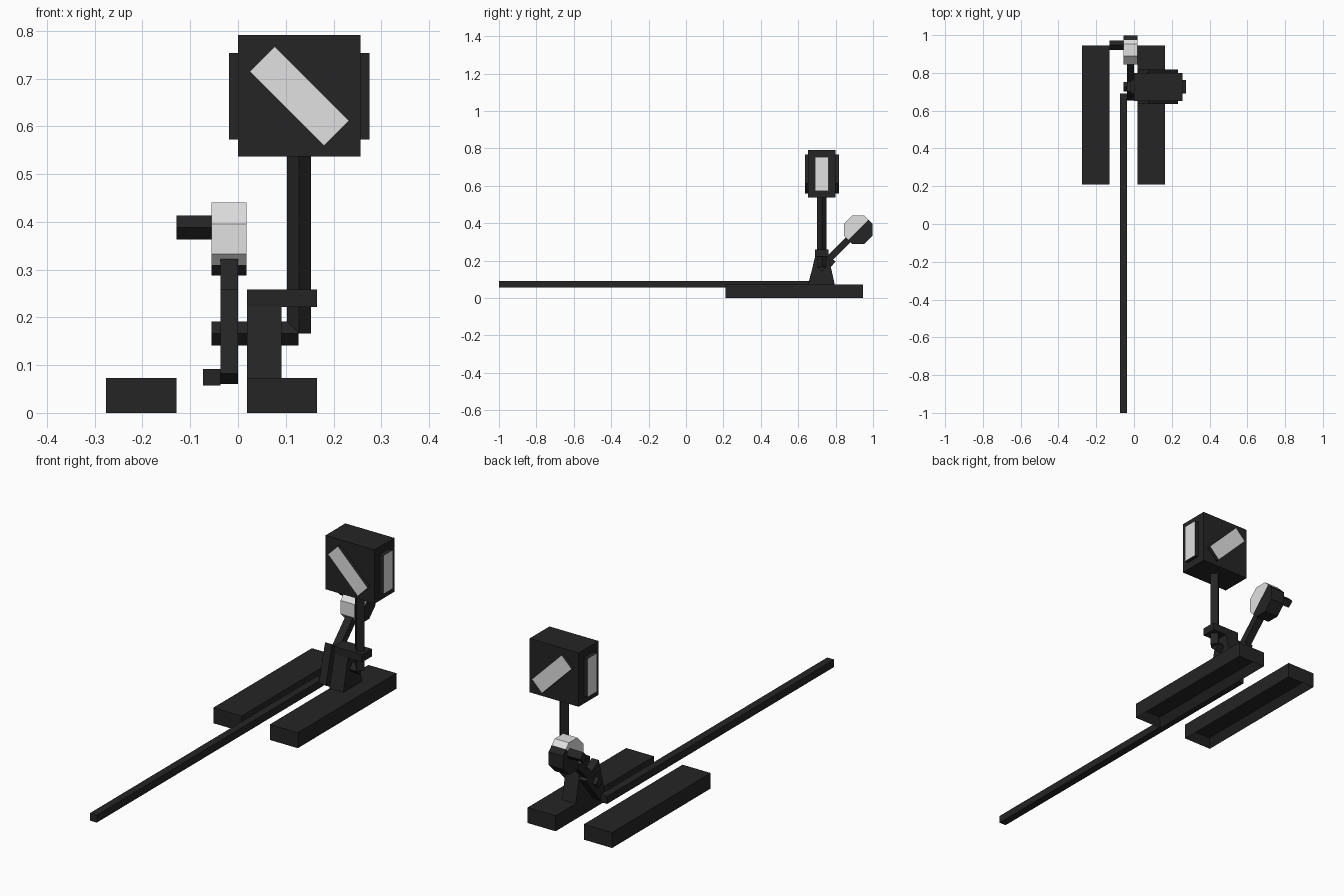
import bpy, bmesh, math
from mathutils import Matrix, Vector

if "Cube" in bpy.data.objects:
    bpy.data.objects.remove(bpy.data.objects["Cube"])


def material(name, value):
    m = bpy.data.materials.new(name)
    m.diffuse_color = (value, value, value, 1)
    m.use_nodes = True
    m.node_tree.nodes["Principled BSDF"].inputs["Base Color"].default_value = m.diffuse_color
    return m


BLACK = material("black_iron", 0.018)
WHITE = material("white_enamel", 0.75)


def finish(name, bm, mats=(BLACK,)):
    bmesh.ops.recalc_face_normals(bm, faces=bm.faces)
    me = bpy.data.meshes.new(name)
    bm.to_mesh(me)
    bm.free()
    for m in mats:
        me.materials.append(m)
    ob = bpy.data.objects.new(name, me)
    bpy.context.collection.objects.link(ob)
    return ob


def plate(name, profile, x0, x1, mat=BLACK):
    """Side profile in (y, z), extruded from x0 to x1."""
    bm = bmesh.new()
    face = bm.faces.new([bm.verts.new((x0, y, z)) for y, z in profile])
    geom = bmesh.ops.extrude_face_region(bm, geom=[face])["geom"]
    bmesh.ops.translate(bm, vec=(x1 - x0, 0, 0),
                        verts=[g for g in geom if isinstance(g, bmesh.types.BMVert)])
    return finish(name, bm, (mat,))


def box_bm(x, y, z, tilt=0):
    """Box from ranges, tilted about the y axis."""
    bm = bmesh.new()
    c = Vector([(a + b) / 2 for a, b in (x, y, z)])
    size = [b - a for a, b in (x, y, z)]
    bmesh.ops.create_cube(bm, size=1, matrix=Matrix.Translation(c)
                          @ Matrix.Rotation(tilt, 4, 'Y') @ Matrix.Diagonal((*size, 1)))
    bm.normal_update()
    return bm


def box(name, x, y, z):
    return finish(name, box_bm(x, y, z))


def diamond_bar(name, start, end, r=0.025):
    """Four-sided bar standing on its edge."""
    a, b = Vector(start), Vector(end)
    bm = bmesh.new()
    rot = Matrix.Rotation(math.pi / 2, 4, 'Y') if abs(b.x - a.x) > 0.01 else Matrix()
    bmesh.ops.create_cone(bm, cap_ends=True, segments=4, radius1=r, radius2=r,
                          depth=(b - a).length)
    # make sure the corners lie on the main axes
    if abs(abs(bm.verts[:][0].co.x) - abs(bm.verts[:][0].co.y)) < 0.001:
        bmesh.ops.rotate(bm, verts=bm.verts, matrix=Matrix.Rotation(math.pi / 4, 3, 'Z'))
    bm.transform(Matrix.Translation((a + b) / 2) @ rot)
    return finish(name, bm)


# Two hollow-bottomed sleepers
for side, x in (("left", (-0.276, -0.129)), ("right", (0.019, 0.165))):
    bm = box_bm(x, (0.21, 0.945), (0, 0.073))
    bottom = [f for f in bm.faces if f.normal.z < -0.9]
    bmesh.ops.inset_region(bm, faces=bottom, thickness=0.036)
    bmesh.ops.translate(bm, verts=bottom[0].verts, vec=(0, 0, 0.036))
    finish("sleeper_" + side, bm)

# Long pull rod
box("pull_rod", (-0.073, -0.037), (-1.0, 0.692), (0.057, 0.092))

# Stand with top bracket
plate("stand", [(0.655, 0.073), (0.795, 0.073), (0.762, 0.222), (0.762, 0.258),
                (0.690, 0.258), (0.690, 0.222)], 0.019, 0.091)
box("stand_bracket", (0.091, 0.165), (0.690, 0.762), (0.222, 0.258))

# Axle and lantern post
diamond_bar("axle", (-0.056, 0.726, 0.166), (0.127, 0.726, 0.166))
diamond_bar("lantern_post", (0.128, 0.726, 0.166), (0.128, 0.726, 0.545))

# Crank joining axle and pull rod
plate("crank", [(0.655, 0.082), (0.690, 0.061), (0.800, 0.196), (0.702, 0.258)],
      -0.037, 0.0)

# Lever arm rising at 45 degrees
CY, CZ = 0.921, 0.364
d = 0.018 / math.sqrt(2)
py, pz = 0.726, CZ - CY + 0.726
plate("lever_arm", [(py - d, pz + d), (py + d, pz - d), (CY + d, CZ - d), (CY - d, CZ + d)],
      -0.037, 0.0)

# Octagonal weight, split along the lever into white and black halves
R = 0.0765


def half_octagon(start):
    pts = []
    for k, r in ((0, R), *[(22.5 + 45 * i, R / math.cos(math.pi / 8)) for i in range(4)],
                 (180, R)):
        a = math.radians(start + k)
        pts.append((CY + r * math.cos(a), CZ + r * math.sin(a)))
    return pts


plate("weight_upper_half", half_octagon(45), -0.056, 0.018, WHITE)
plate("weight_lower_half", half_octagon(225), -0.056, 0.018)

# Handle on the weight
diamond_bar("weight_handle", (-0.129, 0.947, 0.388), (-0.05, 0.947, 0.388))

# Lantern body
box("lantern_body", (0.0, 0.256), (0.652, 0.800), (0.537, 0.791))

# Signal windows passing through the lantern, white on the end faces only
for name, x, y, z, tilt, axis in (
        ("slanted_window", (0.0185, 0.2385), (0.635, 0.817), (0.626, 0.700), math.pi / 4, 1),
        ("side_window", (-0.019, 0.275), (0.690, 0.762), (0.572, 0.754), 0, 0)):
    bm = box_bm(x, y, z, tilt)
    for f in bm.faces:
        f.material_index = int(abs(f.normal[axis]) > 0.9)
    finish(name, bm, (BLACK, WHITE))
